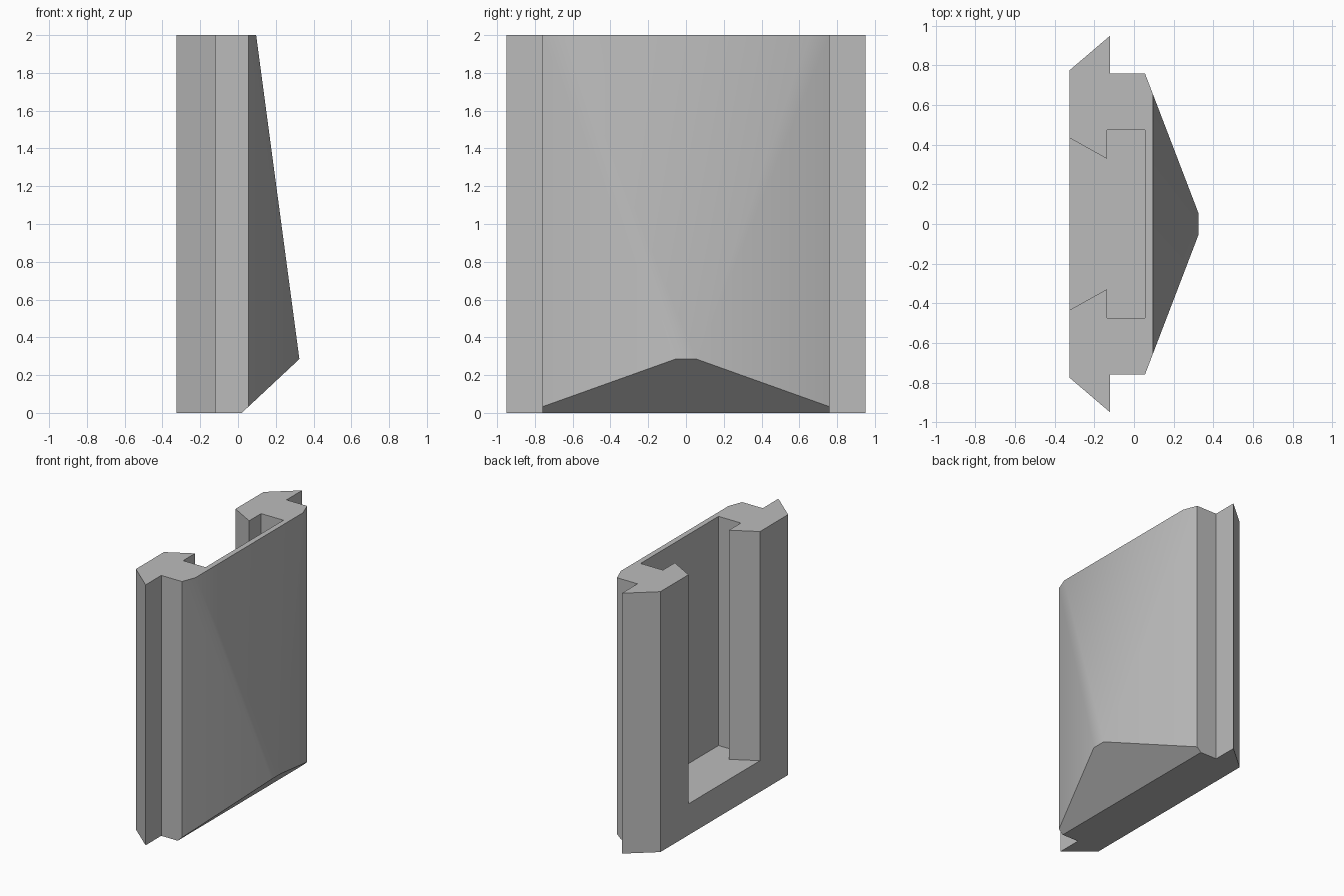
import bpy, bmesh
from mathutils import Vector
from math import radians

cube = bpy.data.objects.get("Cube")
if cube:
    bpy.data.objects.remove(cube, do_unlink=True)

grey = bpy.data.materials.new("light grey")
grey.use_nodes = True
colour = (0.5, 0.5, 0.5, 1)
grey.diffuse_color = colour
grey.node_tree.nodes["Principled BSDF"].inputs["Base Color"].default_value = colour


def prism(name, half, z0, z1, cuts=()):
    """Mirror a half outline in y, extrude it upward, then trim with planes."""
    outline = half + [(x, -y) for x, y in reversed(half)]
    bm = bmesh.new()
    face = bm.faces.new([bm.verts.new((x, y, z0)) for x, y in outline])
    top = bmesh.ops.extrude_face_region(bm, geom=[face])["geom"]
    bmesh.ops.translate(bm, vec=(0, 0, z1 - z0),
                        verts=[v for v in top if isinstance(v, bmesh.types.BMVert)])
    for point, normal in cuts:
        bmesh.ops.bisect_plane(bm, geom=bm.verts[:] + bm.edges[:] + bm.faces[:],
                               plane_co=point, plane_no=normal, clear_outer=True)
        bmesh.ops.holes_fill(bm, edges=[e for e in bm.edges if e.is_boundary])
    bmesh.ops.recalc_face_normals(bm, faces=bm.faces[:])
    mesh = bpy.data.meshes.new(name)
    bm.to_mesh(mesh)
    bm.free()
    mesh.materials.append(grey)
    obj = bpy.data.objects.new(name, mesh)
    bpy.context.collection.objects.link(obj)
    return obj


# Body with dovetail side rails and a faceted outer face
nose = Vector((0.325, 0, 0.285))
outer_slope = (nose, Vector((1.715, 0, 0.229)))
under_slope = (nose, Vector((0.285, 0, -0.305)))
body = prism("slotted_body",
             [(-0.325, 0.775), (-0.12, 0.95), (-0.12, 0.76), (0.055, 0.76), (0.325, 0.055)],
             0, 2, [outer_slope, under_slope])

# T-shaped slot, open at the top and back, closed at the bottom
slot = prism("slot_cutter",
             [(-0.433, 0.492), (-0.325, 0.434), (-0.135, 0.328), (-0.135, 0.473), (0.055, 0.473)],
             0.24, 2.1)
slot.hide_render = True
cut = body.modifiers.new("slot", "BOOLEAN")
cut.operation = "DIFFERENCE"
cut.solver = "EXACT"
cut.object = slot

bpy.ops.object.select_all(action="DESELECT")
body.select_set(True)
bpy.context.view_layer.objects.active = body
bpy.ops.object.modifier_apply(modifier=cut.name)
bpy.data.objects.remove(slot, do_unlink=True)
bpy.ops.object.shade_smooth_by_angle(angle=radians(30))
